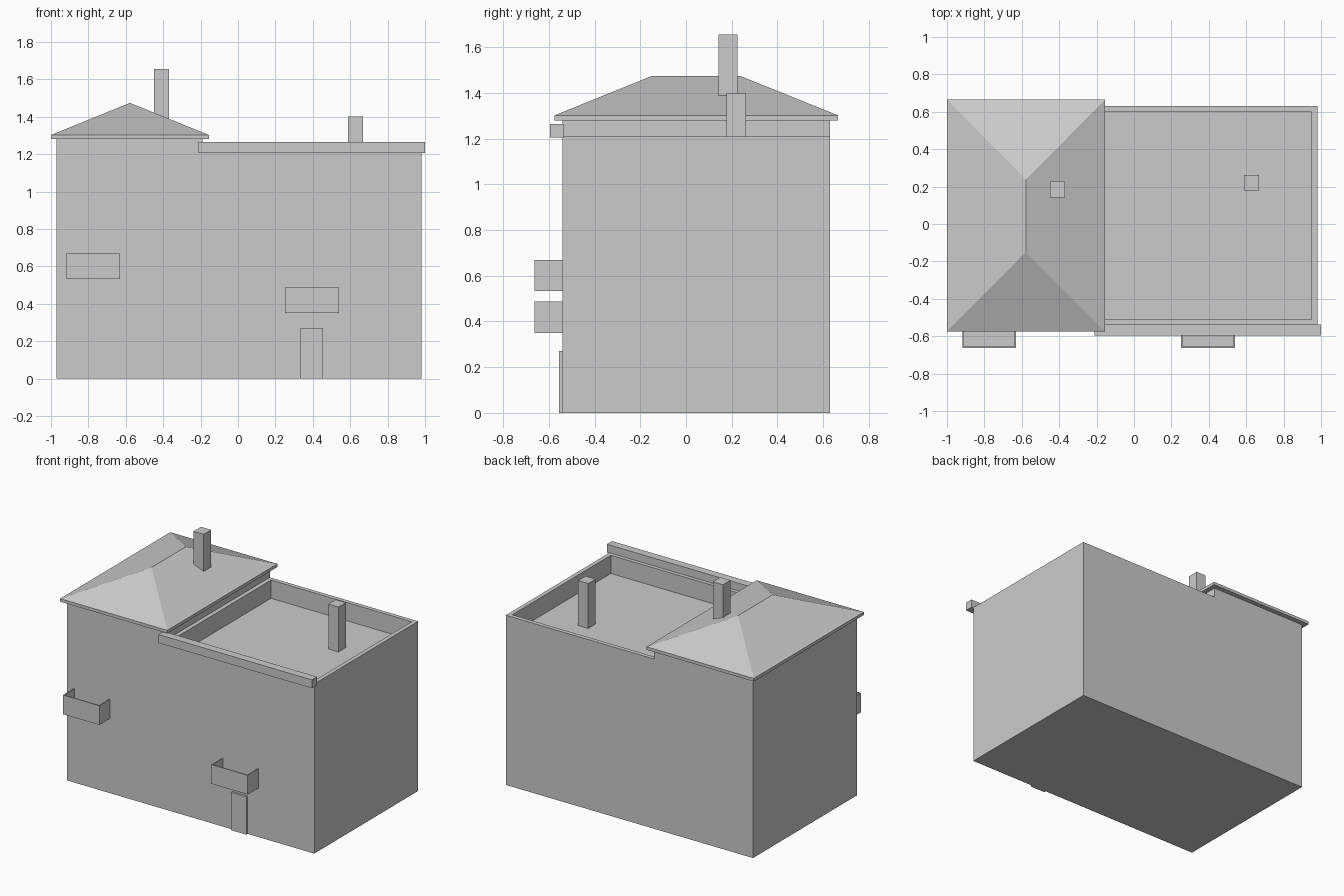
import bpy, bmesh
from mathutils import Vector

old = bpy.data.objects.get("Cube")
if old:
    bpy.data.objects.remove(old, do_unlink=True)

GREY = (0.6, 0.6, 0.6, 1)
mat = bpy.data.materials.new("plain grey")
mat.use_nodes = True
mat.diffuse_color = GREY
mat.node_tree.nodes["Principled BSDF"].inputs["Base Color"].default_value = GREY


def finish(name, bm):
    bmesh.ops.recalc_face_normals(bm, faces=bm.faces)
    mesh = bpy.data.meshes.new(name)
    bm.to_mesh(mesh)
    bm.free()
    mesh.materials.append(mat)
    obj = bpy.data.objects.new(name, mesh)
    bpy.context.collection.objects.link(obj)
    return obj


def box_bm(x, y, z):
    bm = bmesh.new()
    bmesh.ops.create_cube(bm, size=1)
    for v in bm.verts:
        v.co = [lo if c < 0 else hi for c, (lo, hi) in zip(v.co, (x, y, z))]
    return bm


def box(name, x, y, z):
    return finish(name, box_bm(x, y, z))


def sink(bm, face, rim, depth):
    """Inset a top face and push it down, leaving a rim."""
    bmesh.ops.inset_region(bm, faces=[face], thickness=rim, use_even_offset=True)
    bmesh.ops.extrude_discrete_faces
    ring = bmesh.ops.extrude_face_region(bm, geom=[face])
    verts = [g for g in ring["geom"] if isinstance(g, bmesh.types.BMVert)]
    bmesh.ops.translate(bm, verts=verts, vec=(0, 0, -depth))
    if face.is_valid:
        bmesh.ops.delete(bm, geom=[face], context='FACES')


FRONT, BACK = -0.54, 0.63

# Walls: stepped profile extruded front to back, low side sunk behind a parapet
bm = bmesh.new()
profile = [(-0.97, 0), (0.98, 0), (0.98, 1.21), (-0.19, 1.21), (-0.19, 1.28), (-0.97, 1.28)]
front = bm.faces.new([bm.verts.new((x, FRONT, z)) for x, z in profile])
ext = bmesh.ops.extrude_face_region(bm, geom=[front], use_keep_orig=True)
bmesh.ops.translate(bm, vec=(0, BACK - FRONT, 0),
                    verts=[g for g in ext["geom"] if isinstance(g, bmesh.types.BMVert)])
bmesh.ops.recalc_face_normals(bm, faces=bm.faces)
flat_roof = next(f for f in bm.faces
                 if f.normal.z > 0.9 and f.calc_center_median().x > 0)
sink(bm, flat_roof, 0.03, 0.13)
finish("building_walls", bm)

# Hipped roof: eaves slab with its top extruded and gathered into a ridge
bm = box_bm((-1.0, -0.155), (-0.575, 0.665), (1.28, 1.302))
bm.normal_update()
top = max(bm.faces, key=lambda f: f.normal.z)
ext = bmesh.ops.extrude_face_region(bm, geom=[top])
for v in [g for g in ext["geom"] if isinstance(g, bmesh.types.BMVert)]:
    v.co = Vector((-0.578, -0.15 if v.co.y < 0 else 0.238, 1.474))
if top.is_valid:
    bmesh.ops.delete(bm, geom=[top], context='FACES')
bmesh.ops.remove_doubles(bm, verts=bm.verts, dist=0.001)
finish("hipped_roof", bm)

# Cornice, door and chimneys
box("front_cornice", (-0.21, 1.0), (-0.595, FRONT + 0.003), (1.205, 1.265))
box("front_door", (0.335, 0.455), (-0.555, FRONT), (0, 0.27))
box("hipped_roof_chimney", (-0.45, -0.37), (0.142, 0.226), (1.32, 1.655))
box("flat_roof_chimney", (0.588, 0.668), (0.178, 0.262), (1.08, 1.4))

# Open-topped balconies
for name, x, z in (("upper_balcony", -0.918, 0.533), ("lower_balcony", 0.252, 0.35)):
    bm = box_bm((x, x + 0.288), (-0.662, FRONT + 0.008), (z, z + 0.137))
    bm.normal_update()
    sink(bm, max(bm.faces, key=lambda f: f.normal.z), 0.008, 0.127)
    finish(name, bm)
